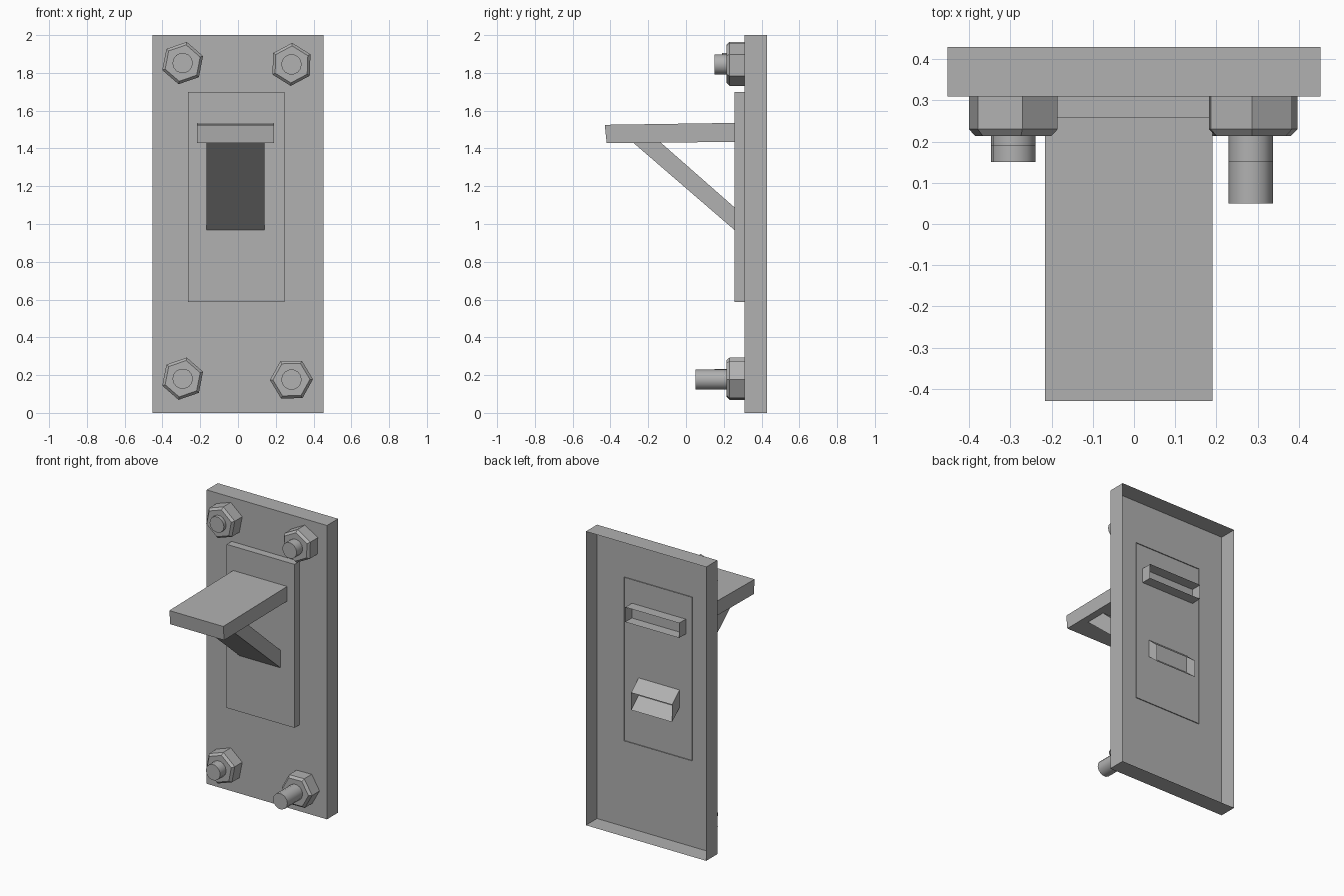
import bpy, bmesh
from math import sin, cos, radians, pi

if "Cube" in bpy.data.objects:
    bpy.data.objects.remove(bpy.data.objects["Cube"])

# Dark grey metal shared by every part
metal = bpy.data.materials.new("dark_metal")
metal.diffuse_color = (0.44, 0.44, 0.44, 1)
metal.use_nodes = True
metal.node_tree.nodes["Principled BSDF"].inputs["Base Color"].default_value = metal.diffuse_color


def finish(name, bm):
    bmesh.ops.recalc_face_normals(bm, faces=bm.faces[:])
    mesh = bpy.data.meshes.new(name)
    bm.to_mesh(mesh)
    bm.free()
    mesh.materials.append(metal)
    obj = bpy.data.objects.new(name, mesh)
    bpy.context.scene.collection.objects.link(obj)
    return obj


def open_block(name, x0, x1, profile):
    """Extrude a (y, z) profile across x; the last profile edge (the back) stays open."""
    bm = bmesh.new()
    left = [bm.verts.new((x0, y, z)) for y, z in profile]
    right = [bm.verts.new((x1, y, z)) for y, z in profile]
    bm.faces.new(left)
    bm.faces.new(right)
    for i in range(len(profile) - 1):
        bm.faces.new((left[i], left[i + 1], right[i + 1], right[i]))
    return finish(name, bm)


def turned(name, x, z, sides, turn, rings):
    """Stack of (radius, y) rings along y, capped at the last (front) ring."""
    bm = bmesh.new()
    loops = []
    for r, y in rings:
        angles = [radians(turn) + 2 * pi * i / sides for i in range(sides)]
        loops.append([bm.verts.new((x + r * cos(a), y, z + r * sin(a))) for a in angles])
    for a, b in zip(loops, loops[1:]):
        for i in range(sides):
            j = (i + 1) % sides
            bm.faces.new((a[i], a[j], b[j], b[i]))
    bm.faces.new(loops[-1])
    return finish(name, bm)


# Wall plates, hollow and open towards the back
open_block("back_plate", -0.453, 0.453, [(0.43, 2), (0.31, 2), (0.31, 0), (0.43, 0)])
open_block("mounting_plate", -0.265, 0.245, [(0.316, 1.70), (0.257, 1.70), (0.257, 0.587), (0.316, 0.587)])

# Shelf arm, slightly tilted, passing through the plates
open_block("shelf_arm", -0.216, 0.19, [(0.383, 1.537), (-0.43, 1.525), (-0.42, 1.428), (0.383, 1.436)])

# Diagonal brace under the arm, cut upright at the back
open_block("brace", -0.168, 0.14, [(0.39, 0.971), (-0.235, 1.52), (-0.295, 1.444), (0.39, 0.853)])

# Corner nuts and bolts: x, z, nut turn, bolt tip
corners = {
    "top_left": (-0.293, 1.852, 19, 0.19),
    "top_right": (0.283, 1.845, 28, 0.15),
    "bottom_left": (-0.293, 0.181, 19, 0.15),
    "bottom_right": (0.283, 0.176, 1, 0.05),
}
for place, (x, z, turn, tip) in corners.items():
    turned("nut_" + place, x, z, 6, turn, [(0.114, 0.31), (0.114, 0.23), (0.098, 0.214)])
    bolt = turned("bolt_" + place, x, z, 14, 0, [(0.054, 0.25), (0.054, tip)])
    bpy.ops.object.select_all(action='DESELECT')
    bolt.select_set(True)
    bpy.context.view_layer.objects.active = bolt
    bpy.ops.object.shade_smooth_by_angle(angle=radians(40))
